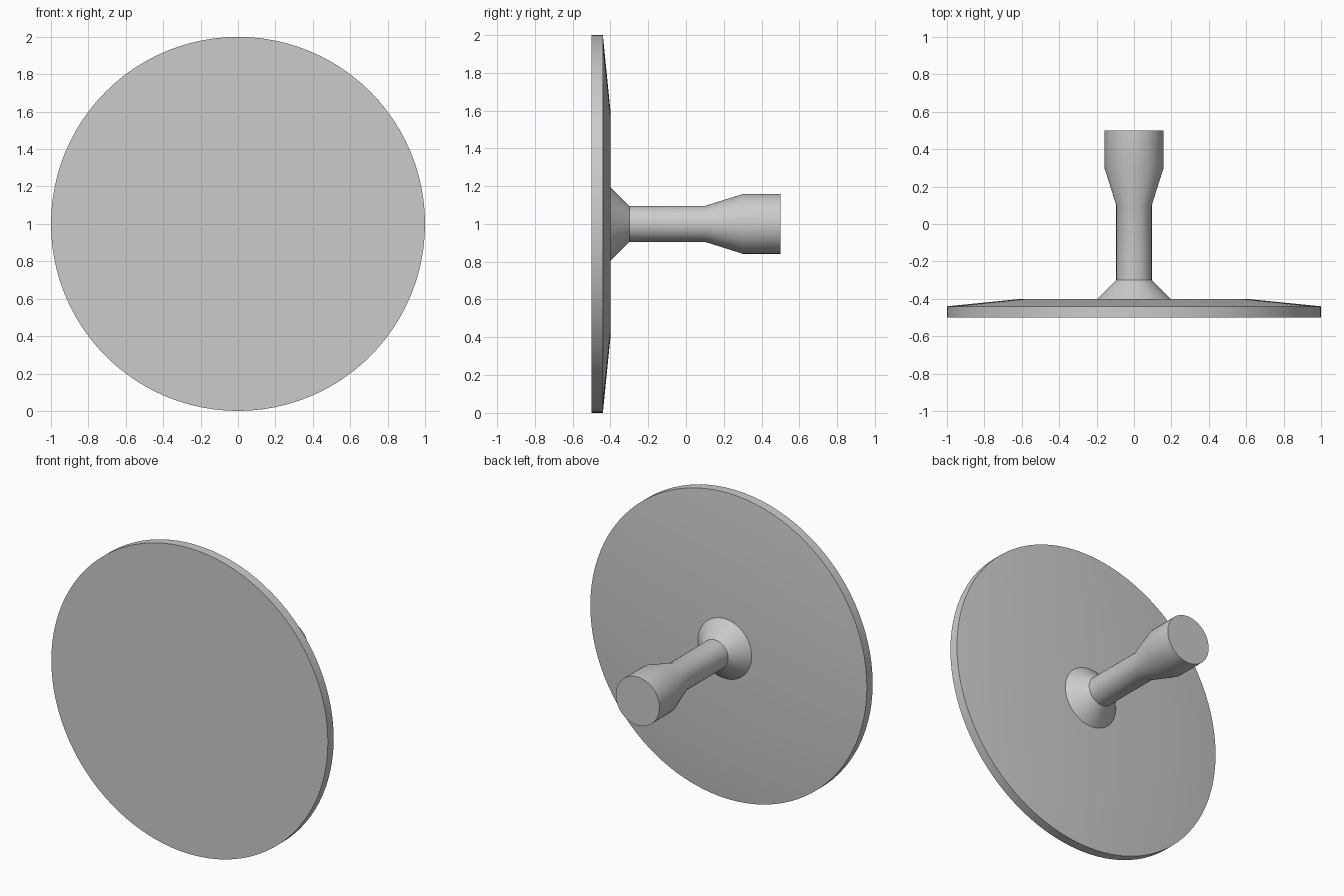
import bpy, bmesh, math
from mathutils import Matrix

cube = bpy.data.objects.get("Cube")
if cube:
    bpy.data.objects.remove(cube, do_unlink=True)

grey = bpy.data.materials.new("plain_grey")
grey.use_nodes = True
COLOUR = (0.6, 0.6, 0.6, 1.0)
grey.diffuse_color = COLOUR
grey.node_tree.nodes["Principled BSDF"].inputs["Base Color"].default_value = COLOUR

SEGMENTS = 96
CENTRE_Z = 1.0


def lathe(name, profile):
    """Turn (y, radius) points around the horizontal y axis."""
    bm = bmesh.new()
    verts = [bm.verts.new((r, y, 0)) for y, r in profile]
    edges = [bm.edges.new(pair) for pair in zip(verts, verts[1:])]
    bmesh.ops.spin(bm, geom=verts + edges, cent=(0, 0, 0), axis=(0, 1, 0),
                   angle=math.tau, steps=SEGMENTS, use_merge=True)
    bmesh.ops.remove_doubles(bm, verts=bm.verts, dist=0.0001)
    # Close both open ends with flat caps
    bmesh.ops.holes_fill(bm, edges=[e for e in bm.edges if e.is_boundary], sides=0)
    bmesh.ops.recalc_face_normals(bm, faces=bm.faces)
    bmesh.ops.transform(bm, matrix=Matrix.Translation((0, 0, CENTRE_Z)), verts=bm.verts)
    mesh = bpy.data.meshes.new(name)
    bm.to_mesh(mesh)
    bm.free()
    mesh.materials.append(grey)
    obj = bpy.data.objects.new(name, mesh)
    bpy.context.collection.objects.link(obj)
    bpy.ops.object.select_all(action="DESELECT")
    obj.select_set(True)
    bpy.context.view_layer.objects.active = obj
    bpy.ops.object.shade_smooth_by_angle(angle=math.radians(30))
    return obj


# Round plate with a shallow bevelled back
lathe("disc", [(-0.5, 1.0), (-0.44, 1.0), (-0.4, 0.6)])

# Flared foot, slim stem and thicker grip
lathe("handle", [(-0.4, 0.195), (-0.3, 0.095), (0.1, 0.095),
                 (0.3, 0.158), (0.5, 0.158)])
